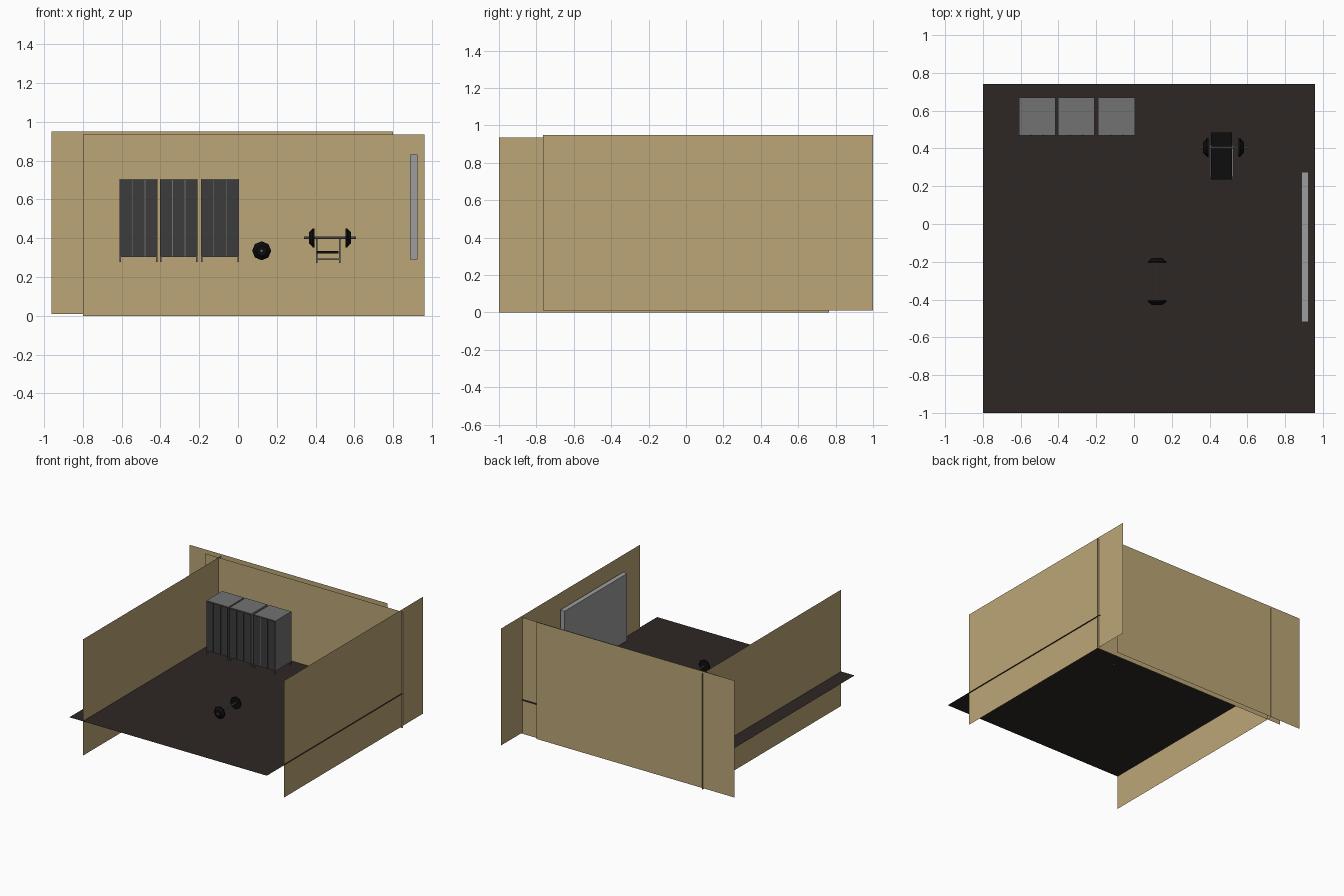
import bpy, bmesh
from mathutils import Matrix, Vector

if "Cube" in bpy.data.objects:
    bpy.data.objects.remove(bpy.data.objects["Cube"])


def material(name, r, g, b):
    m = bpy.data.materials.new(name)
    m.diffuse_color = (r, g, b, 1)
    m.use_nodes = True
    m.node_tree.nodes["Principled BSDF"].inputs["Base Color"].default_value = m.diffuse_color
    return m


WALL = material("tan_wall", 0.50, 0.38, 0.18)
FLOOR = material("dark_rubber", 0.027, 0.019, 0.018)
BODY = material("locker_grey", 0.17, 0.17, 0.17)
DOOR = material("door_grey", 0.045, 0.045, 0.045)
GLASS = material("mirror_grey", 0.34, 0.34, 0.34)
BLACK = material("black", 0.004, 0.004, 0.004)
STEEL = material("steel", 0.16, 0.16, 0.16)


def finish(name, bm, mat):
    me = bpy.data.meshes.new(name)
    bm.to_mesh(me)
    bm.free()
    me.materials.append(mat)
    ob = bpy.data.objects.new(name, me)
    bpy.context.collection.objects.link(ob)
    return ob


def plane(name, corners, mat):
    bm = bmesh.new()
    bm.faces.new([bm.verts.new(c) for c in corners])
    return finish(name, bm, mat)


def box(name, x, y, z, mat):
    bm = bmesh.new()
    bmesh.ops.create_cube(bm, size=1)
    for v in bm.verts:
        v.co = [r[0] + (c + 0.5) * (r[1] - r[0]) for c, r in zip(v.co, (x, y, z))]
    return finish(name, bm, mat)


def rod(name, a, b, r1, r2, mat, sides=8):
    # Cylinder or cone from point a (radius r1) to point b (radius r2)
    a, b = Vector(a), Vector(b)
    d = b - a
    bm = bmesh.new()
    rot = Vector((0, 0, 1)).rotation_difference(d).to_matrix().to_4x4()
    bmesh.ops.create_cone(bm, cap_ends=True, segments=sides, radius1=r1, radius2=r2,
                          depth=d.length,
                          matrix=Matrix.Translation((a + b) / 2) @ rot)
    return finish(name, bm, mat)


# Room: floor sheet and overlapping single-sheet walls
F = 0.277
plane("floor", [(-0.80, -1, F), (0.957, -1, F), (0.957, 0.742, F), (-0.80, 0.742, F)], FLOOR)


def side_wall(name, x, y0, y1, z0, z1):
    plane(name, [(x, y0, z0), (x, y1, z0), (x, y1, z1), (x, y0, z1)], WALL)


def back_wall(name, y, x0, x1, z0, z1):
    plane(name, [(x0, y, z0), (x1, y, z0), (x1, y, z1), (x0, y, z1)], WALL)


side_wall("left_wall", -0.68, -1.0, 0.765, 0.0, 0.935)
side_wall("right_wall", 0.947, -0.765, 1.0, 0.01, 0.95)
back_wall("back_wall_inner", 0.725, -0.80, 0.96, 0.0, 0.935)
back_wall("back_wall_outer", 0.757, -0.96, 0.80, 0.01, 0.95)

# Wall mirror
box("mirror", (0.887, 0.925), (-0.52, 0.275), (0.29, 0.83), GLASS)

# Three lockers, each with three doors and four short legs
for i, x0 in enumerate((-0.61, -0.403, -0.19)):
    w = 0.195
    box(f"locker_body_{i}", (x0, x0 + w), (0.470, 0.67), (0.302, 0.705), BODY)
    for j in range(3):
        dx = x0 + j * w / 3
        box(f"locker_door_{i}_{j}", (dx + 0.002, dx + w / 3 - 0.002),
            (0.465, 0.472), (0.306, 0.701), DOOR)
    for j, lx in enumerate((x0, x0 + w - 0.008)):
        for k, ly in enumerate((0.470, 0.662)):
            box(f"locker_leg_{i}_{j}_{k}", (lx, lx + 0.008), (ly, ly + 0.008), (F, 0.304), BODY)


def barbell(name, centre, axis, half, inner, outer):
    # Steel bar with a tapered octagonal weight at each end
    c, d = Vector(centre), Vector(axis)
    rod(name + "_bar", c - d * half, c + d * half, 0.006, 0.006, STEEL)
    for s, tag in ((-1, "a"), (1, "b")):
        mid = inner + 0.35 * (outer - inner)
        rod(f"{name}_plate_{tag}", c + d * s * inner, c + d * s * mid, 0.049, 0.049, BLACK)
        rod(f"{name}_cap_{tag}", c + d * s * mid, c + d * s * outer, 0.047, 0.028, BLACK)


barbell("floor_dumbbell", (0.122, -0.305, 0.335), (0, 1, 0), 0.127, 0.098, 0.124)
barbell("bench_barbell", (0.474, 0.405, 0.402), (1, 0, 0), 0.135, 0.079, 0.109)

# Weight bench: pad, frame, posts holding the bar
box("bench_pad", (0.408, 0.518), (0.235, 0.485), (0.322, 0.334), BLACK)
for i, x in enumerate((0.406, 0.524)):
    box(f"bench_post_{i}", (x - 0.004, x + 0.004), (0.410, 0.418), (F - 0.006, 0.405), STEEL)
    box(f"bench_leg_{i}", (x - 0.004, x + 0.004), (0.250, 0.258), (F - 0.006, 0.328), STEEL)
    box(f"bench_rail_{i}", (x - 0.004, x + 0.004), (0.250, 0.418), (0.316, 0.324), STEEL)
for i, y in enumerate((0.250, 0.410)):
    box(f"bench_rung_{i}", (0.406, 0.524), (y, y + 0.008), (0.287, 0.295), STEEL)
